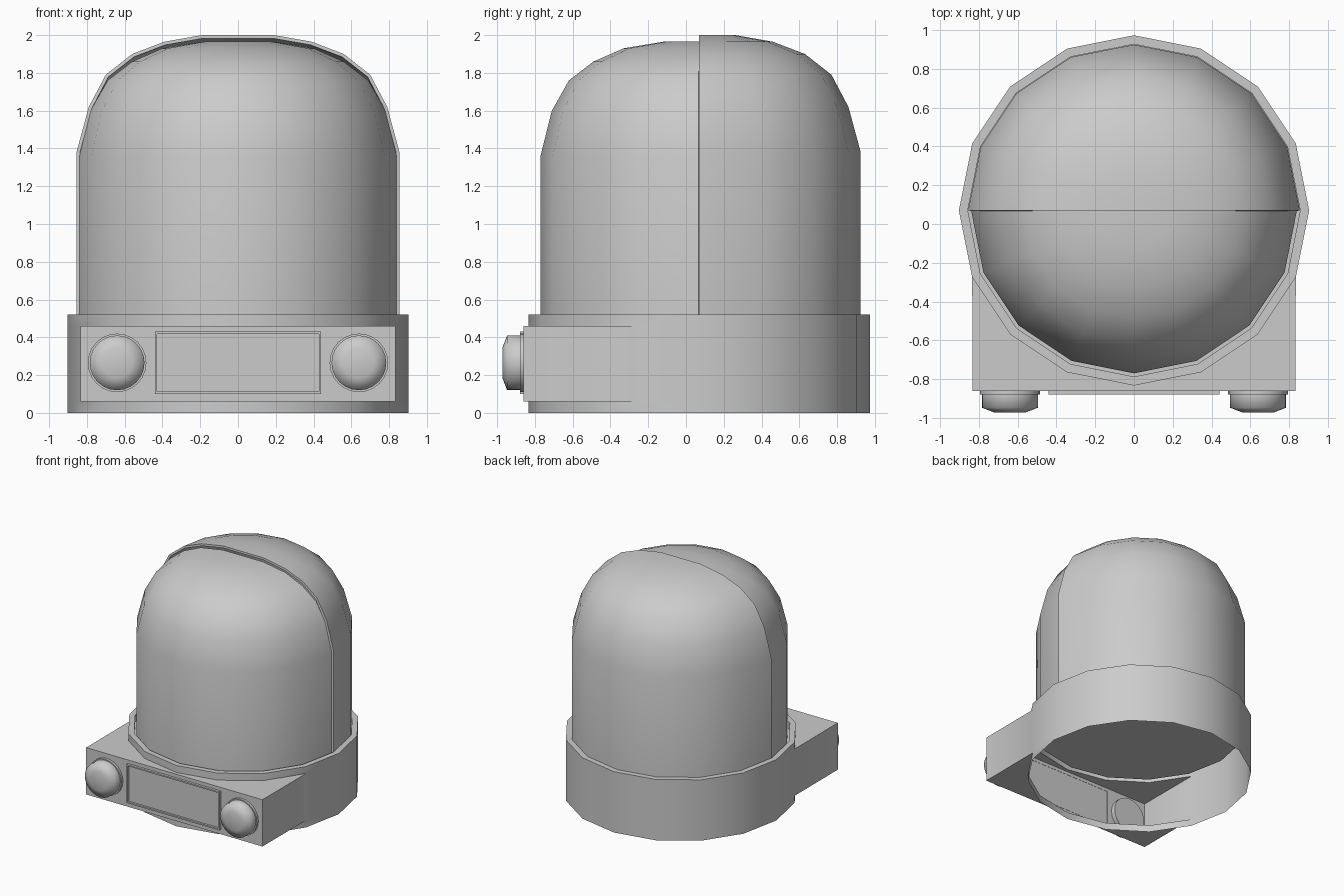
import bpy, bmesh
from math import pi, sin, cos, radians

cube = bpy.data.objects.get("Cube")
if cube:
    bpy.data.objects.remove(cube)

grey = bpy.data.materials.new("plain grey")
grey.use_nodes = True
grey.diffuse_color = (0.6, 0.6, 0.6, 1)
grey.node_tree.nodes["Principled BSDF"].inputs["Base Color"].default_value = (0.6, 0.6, 0.6, 1)

CY = 0.07      # axis of the round body
SIDES = 16


def finish(bm, name, thickness=0, angle=40):
    """Turn a bmesh into a shaded object, with an optional wall thickness."""
    bmesh.ops.recalc_face_normals(bm, faces=bm.faces)
    mesh = bpy.data.meshes.new(name)
    bm.to_mesh(mesh)
    bm.free()
    obj = bpy.data.objects.new(name, mesh)
    bpy.context.collection.objects.link(obj)
    mesh.materials.append(grey)
    bpy.ops.object.select_all(action='DESELECT')
    obj.select_set(True)
    bpy.context.view_layer.objects.active = obj
    if thickness:
        wall = obj.modifiers.new("wall", 'SOLIDIFY')
        wall.thickness = thickness
        wall.offset = -1
        bpy.ops.object.modifier_apply(modifier=wall.name)
    bpy.ops.object.shade_smooth_by_angle(angle=radians(angle))


def bridge(bm, a, b):
    """Join two closed loops of vertices with quads."""
    n = len(a)
    for i in range(n):
        j = (i + 1) % n
        bm.faces.new((a[i], a[j], b[j], b[i]))


def half_dome(name, profile, sign, wall):
    """Half of a turned dome; sign +1 is the back, -1 the front."""
    bm = bmesh.new()
    rows = []
    for r, z in profile:
        rows.append([bm.verts.new((r * cos(a), CY + sign * r * sin(a), z))
                     for a in (i * pi / 8 for i in range(9))])
    for low, high in zip(rows, rows[1:]):
        for i in range(8):
            bm.faces.new((low[i], low[i + 1], high[i + 1], high[i]))
    bm.faces.new(rows[-1])
    finish(bm, name, wall)


# Domes: the back half is a little larger than the front half
half_dome("back_dome", [(0.855, 0.46), (0.855, 1.38), (0.79, 1.62), (0.70, 1.79),
                        (0.56, 1.9), (0.39, 1.965), (0.19, 2.0)], 1, 0.018)
half_dome("front_dome", [(0.84, 0.46), (0.84, 1.36), (0.78, 1.6), (0.69, 1.76),
                         (0.56, 1.86), (0.4, 1.93), (0.19, 1.965)], -1, 0)

# Base collar: open below, floored under the domes, front pulled out into a housing
bm = bmesh.new()
rings = [[bm.verts.new((r * cos(i * 2 * pi / SIDES), CY + r * sin(i * 2 * pi / SIDES), z))
          for i in range(SIDES)]
         for r, z in ((0.903, 0), (0.903, 0.06), (0.903, 0.46), (0.903, 0.52),
                      (0.857, 0.52), (0.857, 0.46))]
FIRST, LAST = 9, 15    # collar corners where the housing begins and ends
MID = (FIRST + LAST) // 2
for level in (0, 2, 3, 4):
    bridge(bm, rings[level], rings[level + 1])
bm.faces.new(rings[5])
for i in range(SIDES):
    if not FIRST <= i < LAST:
        j = (i + 1) % SIDES
        bm.faces.new((rings[1][i], rings[1][j], rings[2][j], rings[2][i]))
corners = [[bm.verts.new((x, -0.86, z)) for x in (-0.833, 0.833)] for z in (0.06, 0.46)]
for ring, (a, b) in zip(rings[1:3], corners):
    for i in range(FIRST, LAST):
        bm.faces.new((ring[i], ring[i + 1], a if i < MID else b))
    bm.faces.new((ring[MID], a, b))
low, high = corners
bm.faces.new((low[0], low[1], high[1], high[0]))
for side, end in enumerate((FIRST, LAST)):
    bm.faces.new((rings[1][end], low[side], high[side], rings[2][end]))
finish(bm, "base_collar", angle=80)

# Shallow window with a raised frame on the housing front
bm = bmesh.new()
loops = []
for w, h, y in ((0.44, 0.165, -0.858), (0.44, 0.165, -0.88), (0.428, 0.153, -0.88),
                (0.428, 0.153, -0.863)):
    loops.append([bm.verts.new((sx * w, y, 0.265 + sz * h))
                  for sx, sz in ((-1, -1), (1, -1), (1, 1), (-1, 1))])
for a, b in zip(loops, loops[1:]):
    bridge(bm, a, b)
bm.faces.new(loops[-1])
finish(bm, "window_frame")

# Round knobs, each turned from one profile, with a collar against the housing
for side, x in (("right", -0.64), ("left", 0.64)):
    bm = bmesh.new()
    loops = [[bm.verts.new((x + r * cos(i * pi / 12), y, 0.265 + r * sin(i * pi / 12)))
              for i in range(24)]
             for r, y in ((0.155, -0.82), (0.155, -0.88), (0.145, -0.88), (0.145, -0.947),
                          (0.08, -0.972))]
    for a, b in zip(loops, loops[1:]):
        bridge(bm, a, b)
    bm.faces.new(loops[0])
    bm.faces.new(loops[-1])
    finish(bm, side + "_knob", angle=75)
